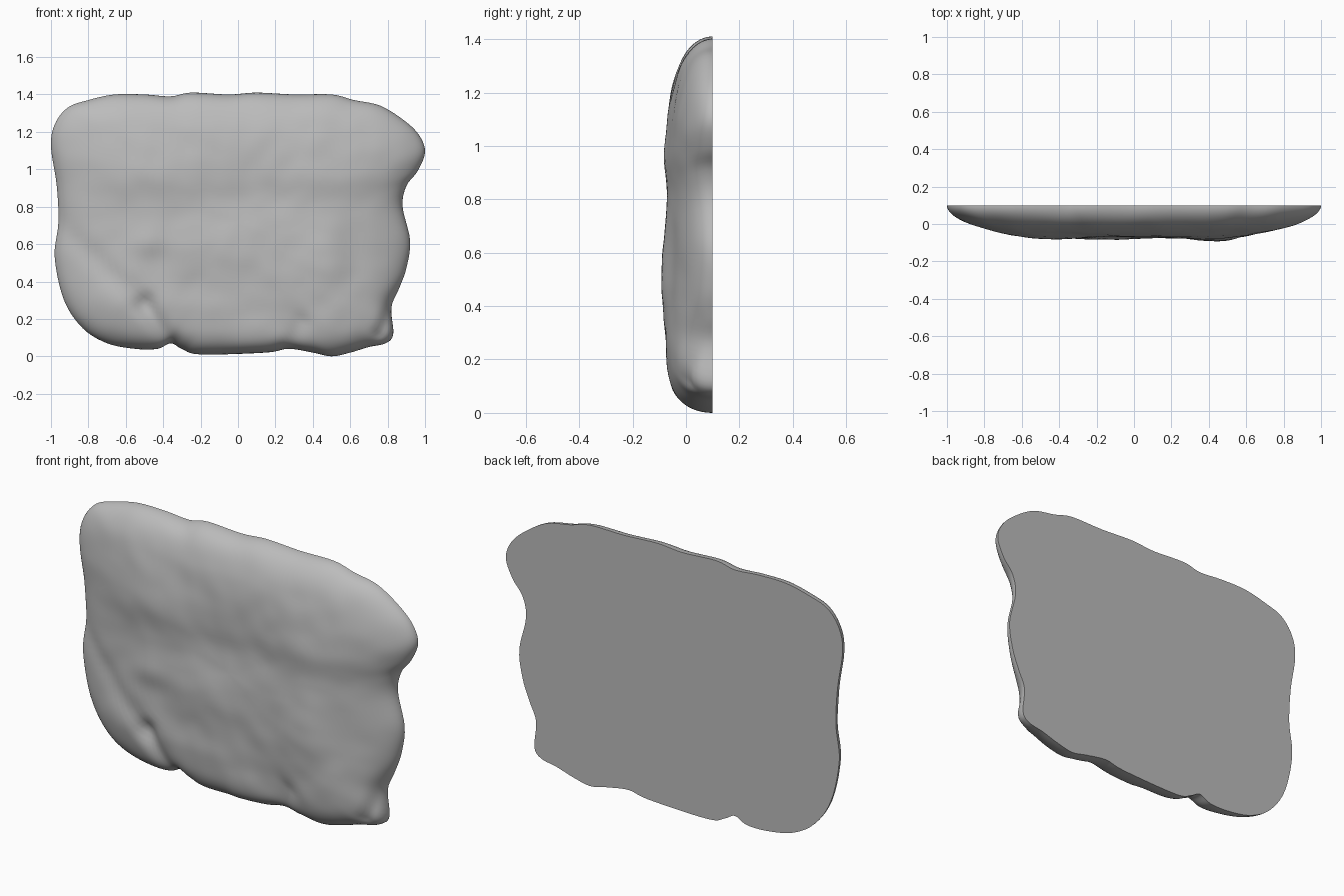
import bpy, bmesh, math
from mathutils import Vector, noise

cube = bpy.data.objects.get("Cube")
if cube:
    bpy.data.objects.remove(cube, do_unlink=True)

STEPS, RINGS = 5, 36
BACK = 0.1
CENTRE = Vector((0, 0.72))

# Slab outline (x, z) in hundredths, clockwise from the left shoulder
OUTLINE = [(-100, 112), (-98, 124), (-91, 133), (-80, 137), (-66, 140), (-50, 140), (-36, 139),
           (-25, 141), (-5, 140), (10, 141), (30, 140), (50, 140), (62, 137), (76, 134),
           (89, 126), (97, 118), (100, 109), (96, 99), (90, 91), (88, 80), (92, 62), (90, 47),
           (86, 36), (82, 26), (83, 12), (79, 7), (70, 5), (60, 2), (50, 0), (40, 2), (27, 4),
           (15, 2), (-20, 1), (-30, 4), (-36, 7), (-43, 4), (-55, 4), (-70, 7), (-83, 15),
           (-93, 30), (-98, 53), (-96, 72), (-97, 92)]

# Soft swellings and hollows on the face: x, z, radius x, radius z, height
LUMPS = [(-.48, .95, .25, .16, .02), (.45, .5, .17, .28, .026), (.45, .95, .3, .2, .012),
         (-.62, .33, .2, .17, .018), (-.1, .55, .3, .13, .012), (0, .84, .35, .1, -.012),
         (-.43, .5, .08, .12, -.012), (-.48, .62, .08, .08, .014), (.25, .25, .13, .12, -.01)]

# Creases between the stone lobes: start, end, half width, depth
CREASES = [((-.98, .72), (-.5, .28), .06, .018), ((-.5, .28), (-.36, .06), .05, .03),
           ((.86, .34), (.76, .12), .035, .03), ((.28, .04), (.34, .18), .05, .015)]


def spline(points):
    """Closed smooth curve through the points."""
    result, n = [], len(points)
    for i in range(n):
        a, b, c, d = (points[(i + k) % n] for k in (-1, 0, 1, 2))
        for j in range(STEPS):
            t = j / STEPS
            result.append(b + 0.5 * t * (c - a + t * (2*a - 5*b + 4*c - d + t * (3*(b - c) + d - a))))
    return result


def soften(points, reach):
    """Moving average around the closed curve."""
    n = len(points)
    return [sum((points[(i + k) % n] for k in range(-reach, reach + 1)), Vector((0, 0)))
            / (2 * reach + 1) for i in range(n)]


def crease_distance(p, a, b):
    a, b = Vector(a), Vector(b)
    t = max(0, min(1, (p - a).dot(b - a) / (b - a).length_squared))
    return (p - a - t * (b - a)).length


def thickness(p, s):
    """Stone depth: steep at the foot, rounder at the top and sides."""
    d = p - CENTRE
    angle = math.atan2(d.y / 0.7, d.x)
    foot = max(0, -math.sin(angle)) ** 3
    if d.x < 0:
        foot *= 0.75
    power = 3.3 + 13 * foot + 1.7 * max(0, math.sin(angle)) ** 2
    dome = math.sqrt(max(0, 1 - s ** power))
    relief = 0.168
    for x, z, rx, rz, h in LUMPS:
        relief += h * math.exp(-((p.x - x) / rx) ** 2 - ((p.y - z) / rz) ** 2)
    for a, b, width, depth in CREASES:
        relief -= depth * math.exp(-(crease_distance(p, a, b) / width) ** 2)
    spot = Vector((p.x, 0, p.y))
    relief += 0.008 * noise.noise(spot * 4) + 0.004 * noise.noise(spot * 9)
    return min(relief, 0.2) * dome


# Concentric rings from the flat back edge to the middle of the face
edge = spline([Vector(p) / 100 for p in OUTLINE])
inner = soften(edge, 9)
bm = bmesh.new()
rings = []
for r in range(RINGS):
    s = math.cos(0.5 * math.pi * r / RINGS)
    ring = []
    for e, i in zip(edge, inner):
        p = CENTRE + s * (i.lerp(e, s ** 6) - CENTRE)
        ring.append(bm.verts.new((p.x, BACK - thickness(p, s), p.y)))
    rings.append(ring)
n = len(edge)
for outer, nxt in zip(rings, rings[1:]):
    for k in range(n):
        m = (k + 1) % n
        bm.faces.new((outer[k], nxt[k], nxt[m], outer[m]))
tip = bm.verts.new((CENTRE.x, BACK - thickness(CENTRE, 0), CENTRE.y))
for k in range(n):
    bm.faces.new((rings[-1][k], tip, rings[-1][(k + 1) % n]))

# Flat back
bm.faces.new(rings[0])
bmesh.ops.recalc_face_normals(bm, faces=bm.faces)
mesh = bpy.data.meshes.new("stone_slab")
bm.to_mesh(mesh)
bm.free()

slab = bpy.data.objects.new("stone_slab", mesh)
bpy.context.collection.objects.link(slab)

stone = bpy.data.materials.new("stone_grey")
stone.use_nodes = True
grey = (0.5, 0.5, 0.5, 1)
stone.diffuse_color = grey
stone.node_tree.nodes["Principled BSDF"].inputs["Base Color"].default_value = grey
mesh.materials.append(stone)

bpy.context.view_layer.objects.active = slab
slab.select_set(True)
bpy.ops.object.shade_smooth_by_angle(angle=math.radians(50))
